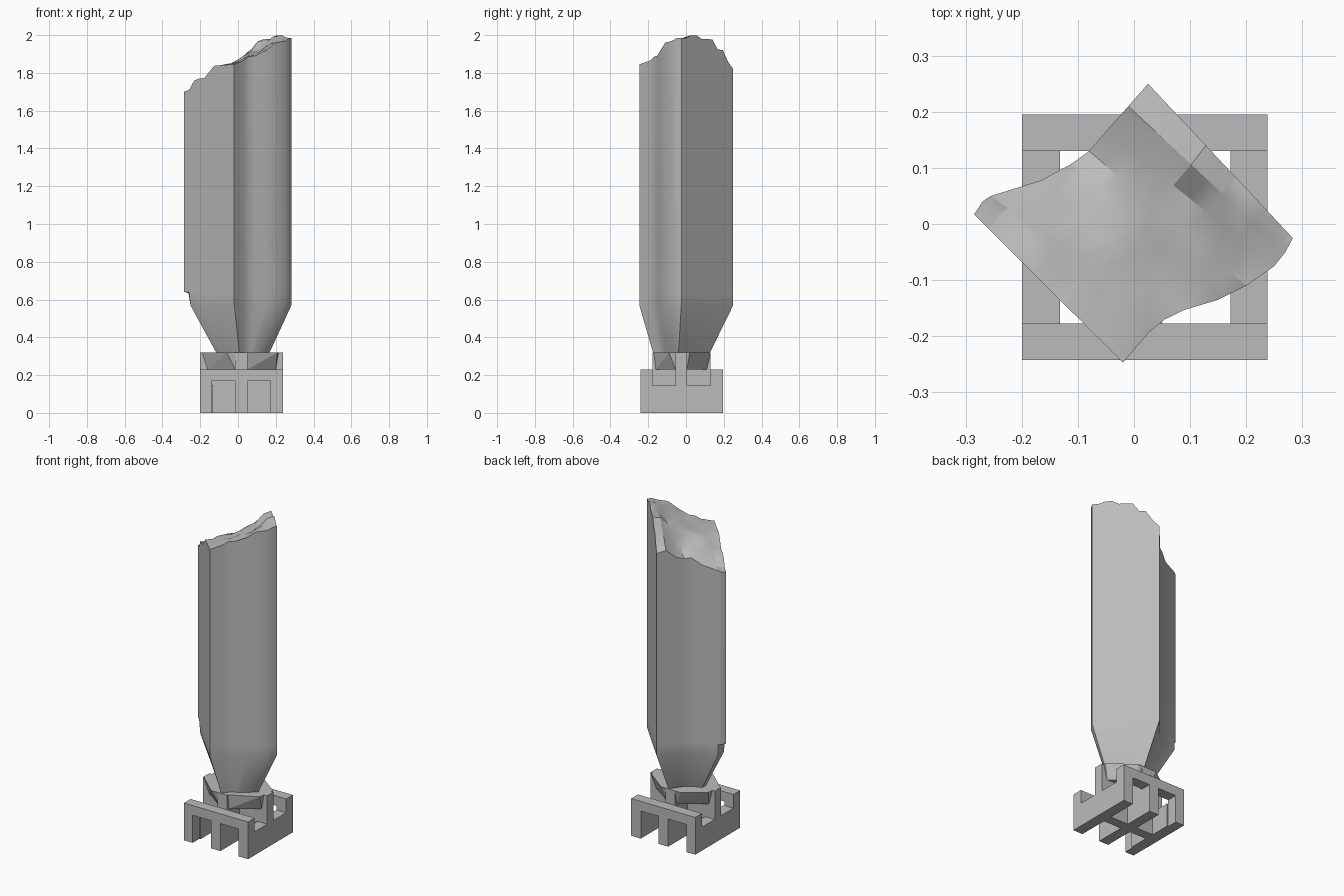
import bpy, bmesh, math
from mathutils import Vector

cube = bpy.data.objects.get("Cube")
if cube:
    bpy.data.objects.remove(cube, do_unlink=True)

grey = bpy.data.materials.new("plain grey")
grey.use_nodes = True
colour = (0.5, 0.5, 0.5, 1)
grey.diffuse_color = colour
grey.node_tree.nodes["Principled BSDF"].inputs["Base Color"].default_value = colour


def finish(bm, name, smooth=False):
    bmesh.ops.recalc_face_normals(bm, faces=bm.faces)
    mesh = bpy.data.meshes.new(name)
    bm.to_mesh(mesh)
    bm.free()
    mesh.materials.append(grey)
    obj = bpy.data.objects.new(name, mesh)
    bpy.context.collection.objects.link(obj)
    if smooth:
        bpy.ops.object.select_all(action='DESELECT')
        obj.select_set(True)
        bpy.context.view_layer.objects.active = obj
        bpy.ops.object.shade_smooth_by_angle(angle=math.radians(28))
    return obj


def box(name, x0, x1, y0, y1, z0, z1):
    bm = bmesh.new()
    for v in bmesh.ops.create_cube(bm, size=1)["verts"]:
        v.co = Vector((x1 if v.co.x > 0 else x0, y1 if v.co.y > 0 else y0,
                       z1 if v.co.z > 0 else z0))
    return finish(bm, name)


# Tower plan: two wavy walls joined by two straight walls
front_wave = [(-.02, -.247), (.03, -.19), (.055, -.17), (.09, -.153), (.15, -.135),
              (.2, -.11), (.25, -.075), (.27, -.05), (.283, -.025)]
back_wave = [(-.285, .017), (-.27, .04), (-.255, .05), (-.165, .078), (-.11, .108),
             (-.08, .13), (-.05, .165), (-.01, .21), (.025, .25)]
# Roof heights at a few spots
roof_spots = [(-.285, .017, 1.70), (-.2, -.068, 1.77), (-.1, -.165, 1.84), (-.02, -.247, 1.845),
              (.1, -.15, 1.89), (.2, -.11, 1.96), (.283, -.025, 1.985), (.22, .04, 2.0),
              (.14, .12, 1.98), (.08, .19, 1.92), (.025, .25, 1.82), (-.08, .13, 1.77),
              (-.2, .065, 1.72), (-.1, .05, 1.80), (-.05, -.05, 1.85), (.08, 0, 1.91)]


def roof_height(x, y):
    total = weight = 0
    for sx, sy, sz in roof_spots:
        w = 1 / ((x - sx) ** 2 + (y - sy) ** 2 + 1e-5) ** 1.5
        total += w * sz
        weight += w
    return total / weight


# Undulating roof
STEPS = 10
bm = bmesh.new()
grid = []
for a, b in zip(front_wave, back_wave):
    row = []
    for j in range(STEPS + 1):
        p = Vector(a).lerp(Vector(b), j / STEPS)
        row.append(bm.verts.new((p.x, p.y, roof_height(p.x, p.y))))
    grid.append(row)
for r0, r1 in zip(grid, grid[1:]):
    for j in range(STEPS):
        bm.faces.new((r0[j], r1[j], r1[j + 1], r0[j + 1]))

# Straight shaft, notched west corner and tapered foot
rim = ([r[0] for r in grid] + grid[-1][1:] + [r[-1] for r in grid[-2::-1]]
       + grid[0][-2:0:-1])
outline = [v.co.copy() for v in rim]


def ring(z, taper, limit):
    verts = []
    for p in outline:
        x = max(p.x, limit)
        foot = Vector((.018 + .52 * x, -.025 + .6 * p.y))
        q = Vector((x, p.y)).lerp(foot, taper)
        verts.append(bm.verts.new((q.x, q.y, z)))
    return verts


previous = rim
for z, taper, limit in [(.64, 0, -1), (.635, 0, -.262), (.57, 0, -.252), (.315, 1, -.252)]:
    level = ring(z, taper, limit)
    n = len(level)
    for i in range(n):
        k = (i + 1) % n
        bm.faces.new((previous[i], previous[k], level[k], level[i]))
    previous = level
bm.faces.new(previous)
bmesh.ops.remove_doubles(bm, verts=bm.verts, dist=.0002)

# Flat slanted cut low on the front wavy wall
normal = Vector((.62, -.74, -.38)).normalized()
bmesh.ops.bisect_plane(bm, geom=bm.verts[:] + bm.edges[:] + bm.faces[:],
                       plane_co=Vector((.15, -.135, .5)) + normal * .01,
                       plane_no=normal, clear_outer=True)
bmesh.ops.holes_fill(bm, edges=[e for e in bm.edges if e.is_boundary], sides=0)
finish(bm, "tower", smooth=True)

# Base frame: front and back rails on three legs
X0, X1, Y0, Y1 = -.2, .238, -.242, .195
for side, y0, y1 in [("front", Y0, -.177), ("back", .13, Y1)]:
    box(side + "_rail", X0, X1, y0, y1, .17, .23)
    for leg, x0, x1 in [("right", X0, -.14), ("middle", -.015, .05), ("left", .172, X1)]:
        box(f"{side}_{leg}_leg", x0, x1, y0, y1, 0, .17)

# Low side rails with tall middle posts
for side, x0, x1 in [("right", X0, -.132), ("left", .172, X1)]:
    box(side + "_rail", x0, x1, -.177, .13, 0, .145)
    box(side + "_post", x0, x1, -.055, .005, .145, .32)

# Crossed ribs under the tower
box("long_rib", -.132, .172, -.055, .005, 0, .32)
box("cross_rib", -.015, .05, -.177, .13, 0, .32)

# Flared collar carrying the tower
bm = bmesh.new()
top = [(.21, -.09), (.225, .02), (.08, .13), (-.05, .13),
       (-.18, .04), (-.19, -.06), (-.06, -.177), (.035, -.177)]
bottom = [(.2, -.055), (.2, .005), (.05, .11), (-.015, .11),
          (-.16, .005), (-.16, -.055), (-.015, -.16), (.05, -.16)]
points = [bm.verts.new((x, y, .32)) for x, y in top]
points += [bm.verts.new((x, y, .23)) for x, y in bottom]
bmesh.ops.convex_hull(bm, input=points)
finish(bm, "collar")
